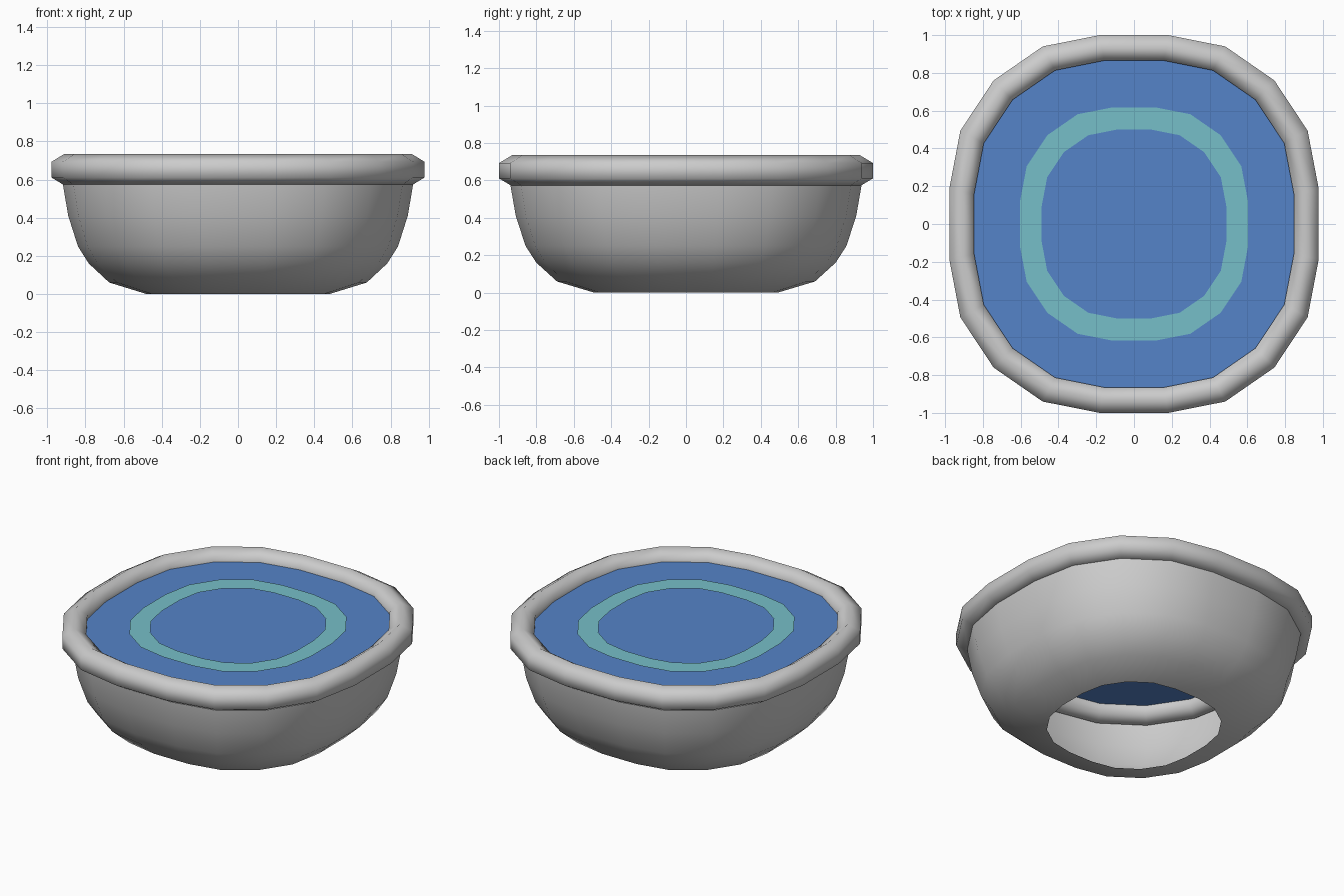
import bpy

if "Cube" in bpy.data.objects:
    bpy.data.objects.remove(bpy.data.objects["Cube"])

SX = 0.978  # the bowl is slightly narrower in x than in y

# Rounded-square outline: one quadrant, then rotated by quarter turns
QUAD = [(1.0, 0.186), (0.94, 0.494), (0.76, 0.76), (0.494, 0.94), (0.186, 1.0)]
OUTLINE = []
x_axis, y_axis = (1, 0), (0, 1)
for turn in range(4):
    OUTLINE += [(x * x_axis[0] + y * y_axis[0], x * x_axis[1] + y * y_axis[1]) for x, y in QUAD]
    x_axis, y_axis = y_axis, (-x_axis[0], -x_axis[1])
N = len(OUTLINE)


def material(name, color):
    mat = bpy.data.materials.new(name)
    mat.diffuse_color = color
    mat.use_nodes = True
    mat.node_tree.nodes["Principled BSDF"].inputs["Base Color"].default_value = mat.diffuse_color
    return mat


def loft(name, profile, closed=False, cap=False, mat=None, smooth=True):
    """Sweep a (scale, z) profile around the outline."""
    verts = [(x * s * SX, y * s, z) for s, z in profile for x, y in OUTLINE]
    rows = len(profile)
    faces = []
    for r in range(rows if closed else rows - 1):
        a, b = r * N, (r + 1) % rows * N
        for i in range(N):
            j = (i + 1) % N
            faces.append((a + i, a + j, b + j, b + i))
    if cap:
        faces.append(tuple(range(N)))
    mesh = bpy.data.meshes.new(name)
    mesh.from_pydata(verts, [], faces)
    for poly in mesh.polygons:
        poly.use_smooth = smooth
    if mat:
        mesh.materials.append(mat)
    obj = bpy.data.objects.new(name, mesh)
    bpy.context.collection.objects.link(obj)
    return obj


# Bowl wall, open at the bottom, top edge buried in the rim
loft("bowl_wall", [(0.49, 0.0), (0.69, 0.06), (0.80, 0.16), (0.858, 0.25),
                   (0.91, 0.41), (0.938, 0.57), (0.942, 0.65)])

# Rim with a six-sided cross-section
loft("rim", [(0.93, 0.569), (1.0, 0.611), (1.0, 0.693),
             (0.93, 0.735), (0.865, 0.693), (0.865, 0.611)], closed=True)

# Water surface and the ripple lying on it
loft("water", [(0.87, 0.665)], cap=True, smooth=False,
     mat=material("water_blue", (0.09, 0.23, 0.58, 1)))
loft("ripple", [(0.618, 0.672), (0.50, 0.672)], smooth=False,
     mat=material("ripple_teal", (0.18, 0.52, 0.58, 1)))
